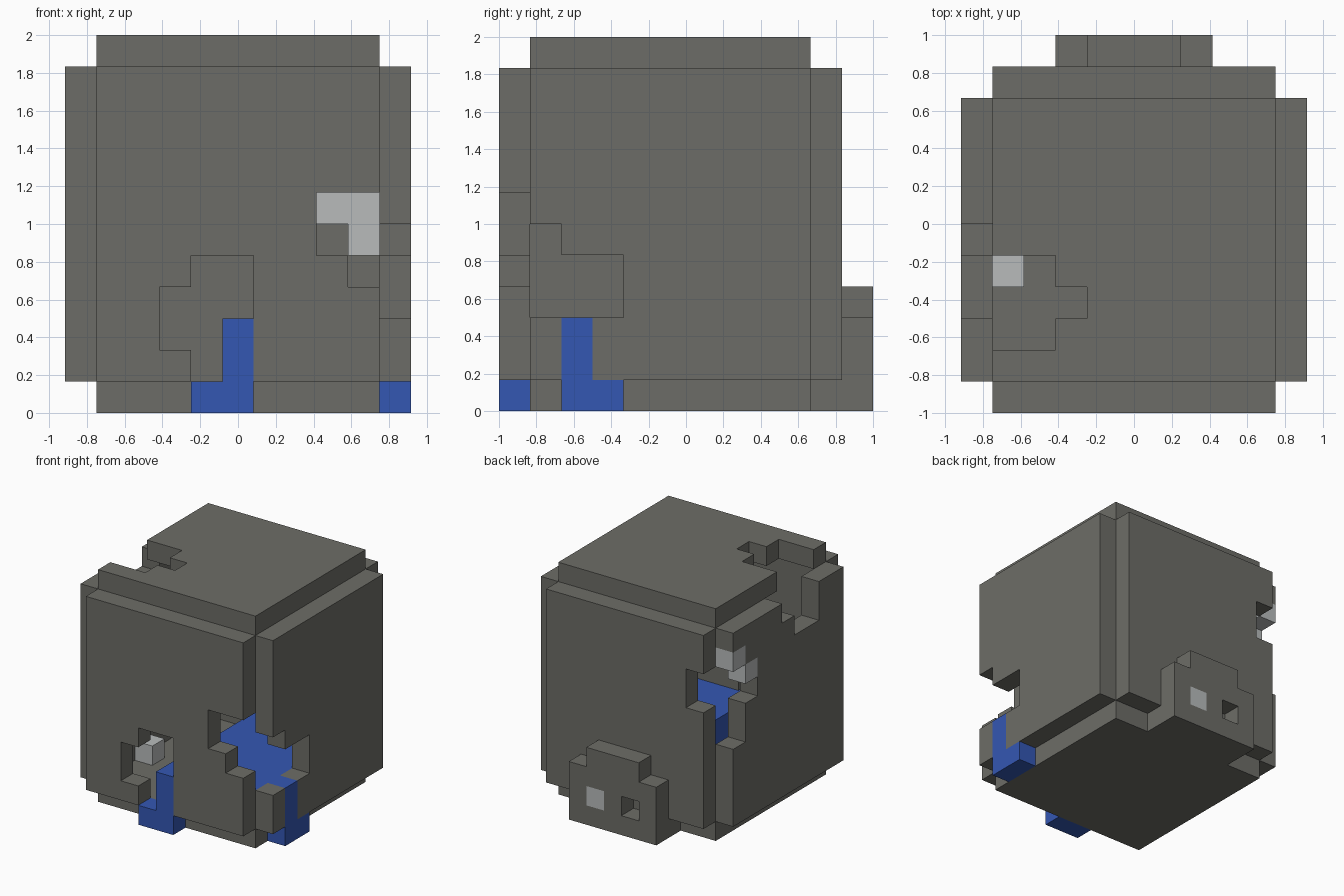
import bpy, bmesh
from mathutils import Vector

if "Cube" in bpy.data.objects:
    bpy.data.objects.remove(bpy.data.objects["Cube"])

U = 1 / 6                              # block size
ORIGIN = Vector((-5.5 * U, -1, 0))     # corner of block (0, 0, 0)


def material(name, rgb):
    m = bpy.data.materials.new(name)
    m.use_nodes = True
    m.diffuse_color = (*rgb, 1)
    m.node_tree.nodes["Principled BSDF"].inputs["Base Color"].default_value = (*rgb, 1)
    return m


STONE = material("stone_grey", (0.152, 0.152, 0.135))
WATER = material("water_blue", (0.034, 0.095, 0.45))
PALE = material("pale_grey", (0.48, 0.5, 0.5))


def box(i, j, k):
    """Set of blocks; each argument is an inclusive (first, last) pair."""
    return {(a, b, c) for a in range(i[0], i[1] + 1)
            for b in range(j[0], j[1] + 1) for c in range(k[0], k[1] + 1)}


def blocks(name, cells, mat):
    """Outer skin of a set of blocks, with flat regions merged."""
    bm = bmesh.new()
    for cell in cells:
        for axis in range(3):
            for side in (0, 1):
                near = list(cell)
                near[axis] += 2 * side - 1
                if tuple(near) in cells:
                    continue
                p, q = (axis + 1) % 3, (axis + 2) % 3
                ring = []
                for s, t in ((0, 0), (1, 0), (1, 1), (0, 1)):
                    c = Vector(cell)
                    c[axis] += side
                    c[p] += s
                    c[q] += t
                    ring.append(bm.verts.new(ORIGIN + c * U))
                bm.faces.new(ring if side else ring[::-1])
    bmesh.ops.remove_doubles(bm, verts=bm.verts, dist=0.001)
    bmesh.ops.dissolve_limit(bm, angle_limit=0.01, verts=bm.verts, edges=bm.edges)
    me = bpy.data.meshes.new(name)
    bm.to_mesh(me)
    bm.free()
    me.materials.append(mat)
    ob = bpy.data.objects.new(name, me)
    bpy.context.collection.objects.link(ob)


SPAN, TALL = (1, 9), (1, 10)

# Front wall: low breach and the breach at the left corner
front = box(SPAN, (0, 0), TALL)
front -= box((3, 3), (0, 0), (2, 3)) | box((4, 5), (0, 0), (1, 4))
front -= box((8, 8), (0, 0), (5, 6)) | box((9, 9), (0, 0), (4, 6))
blocks("front_wall", front, STONE)

# Left wall: rest of the corner breach and the slot for the spill
left = box((10, 10), SPAN, TALL)
left -= box((10, 10), (1, 1), (3, 5)) | box((10, 10), (2, 3), (3, 4))
left -= box((10, 10), (2, 2), (1, 2))
blocks("left_wall", left, STONE)

# Right wall: notch under the roof breach and the rear corner breach
right = box((0, 0), SPAN, TALL)
right -= box((0, 0), (3, 4), (9, 10)) | box((0, 0), (5, 5), (10, 10))
right -= box((0, 0), (9, 9), (5, 9)) | box((0, 0), (8, 8), (7, 8))
blocks("right_wall", right, STONE)

# Back wall, roof and floor
blocks("back_wall", box(SPAN, (10, 10), TALL) - box((1, 1), (10, 10), (7, 8)), STONE)
roof = box(SPAN, SPAN, (11, 11))
roof -= box((1, 2), (2, 4), (11, 11)) | box((3, 3), (3, 3), (11, 11))
blocks("roof", roof, STONE)
blocks("floor", box(SPAN, SPAN, (0, 0)), STONE)

# Rear snout with one open and one plugged hole
snout = box((3, 7), (11, 11), (0, 2)) | box((4, 6), (11, 11), (3, 3))
snout |= box((3, 7), (10, 10), (0, 0))
snout -= {(4, 11, 1), (6, 11, 1)}
blocks("snout", snout, STONE)
blocks("snout_plug", {(6, 11, 1)}, PALE)

# Water pool inside and the two spills
blocks("water_pool", box((5, 9), SPAN, (1, 2)), WATER)
blocks("front_spill", box((5, 5), (0, 0), (0, 2)) | {(4, 0, 0)}, WATER)
blocks("left_spill", box((10, 10), (2, 2), (0, 2)) | {(10, 3, 0)}, WATER)

# Pale fragments
blocks("corner_fragments", {(0, 9, 9), (0, 8, 8)}, PALE)
blocks("inner_fragments", {(8, 9, 6), (9, 9, 6), (9, 9, 5)}, PALE)
blocks("floor_fragment", {(1, 4, 1)}, PALE)
